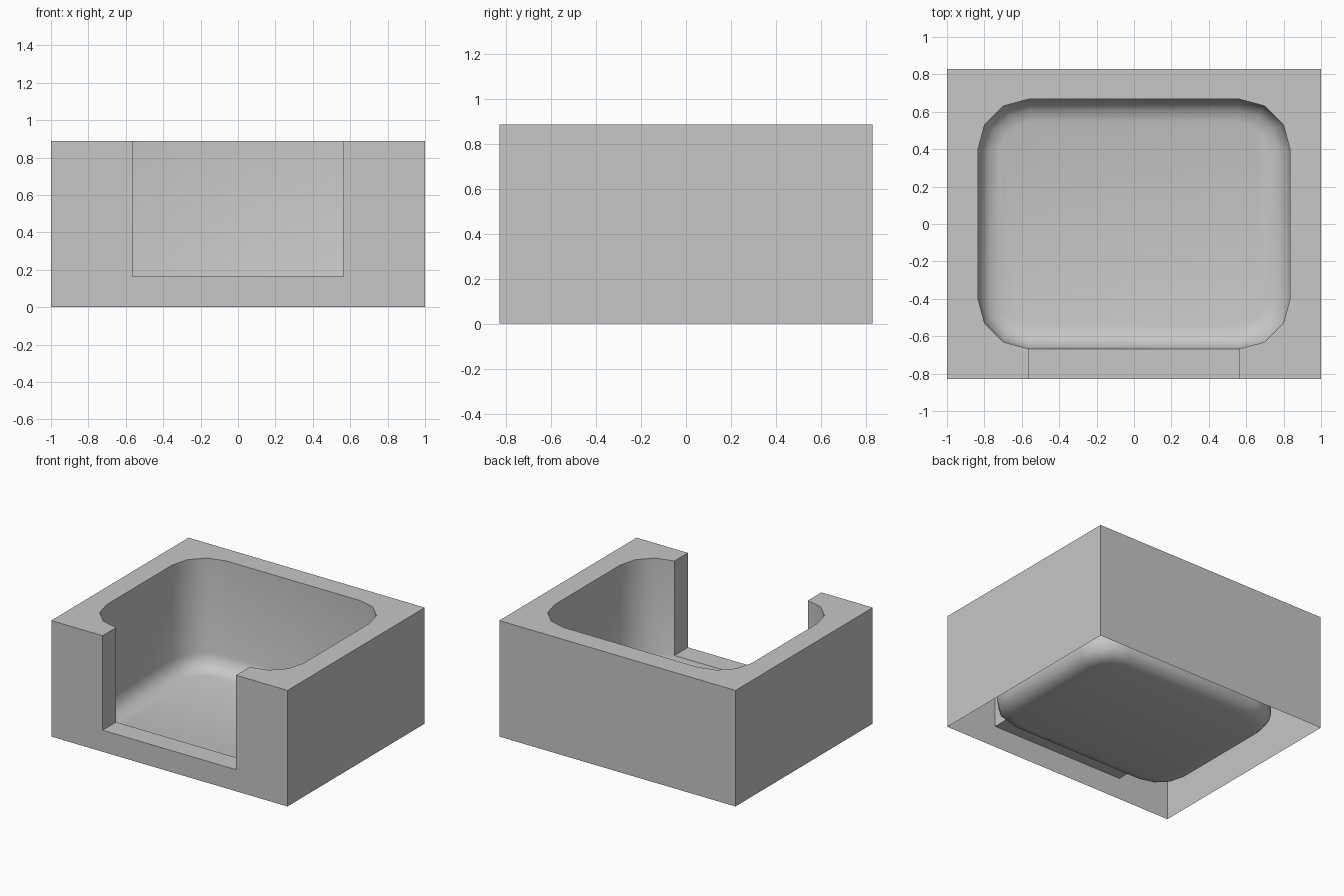
import bpy
import bmesh
import math
from mathutils import Vector

if "Cube" in bpy.data.objects:
    bpy.data.objects.remove(bpy.data.objects["Cube"])

W, D, H = 1.0, 0.83, 0.888        # outer half width, half depth, height
BX, BY, R = 0.835, 0.667, 0.27    # basin half sizes and corner radius
SILL, FLOOR = 0.165, 0.045        # sill height and basin floor height
G = BX - R                        # half width of the front opening

grey = bpy.data.materials.new("plain grey")
grey.use_nodes = True
colour = (0.57, 0.57, 0.57, 1)
grey.diffuse_color = colour
grey.node_tree.nodes["Principled BSDF"].inputs["Base Color"].default_value = colour

bm = bmesh.new()


def add_face(points, facing):
    """Add a face through the points, turned to the given direction."""
    face = bm.faces.new([bm.verts.new(p) for p in points])
    face.normal_update()
    if face.normal.dot(Vector(facing)) < 0:
        face.normal_flip()


def round_edges(edges, radius):
    bmesh.ops.bevel(bm, geom=edges, offset=radius, segments=3, profile=0.5,
                    affect='EDGES')


# Basin: a box with wide rounded corners and a tighter curve around the floor
bmesh.ops.create_cube(bm, size=2)
for v in bm.verts:
    v.co = (v.co.x * BX, v.co.y * BY, H if v.co.z > 0 else FLOOR)
round_edges([e for e in bm.edges if abs(e.verts[0].co.z - e.verts[1].co.z) > 0.1], R)
floor = min(bm.faces, key=lambda f: f.calc_center_median().z)
round_edges(floor.edges[:], SILL - FLOOR)
bm.normal_update()

# Open the top and the front, and turn the basin inside out
top = max(bm.faces, key=lambda f: f.calc_center_median().z)
front = min(bm.faces, key=lambda f: f.calc_center_median().y)
rim = sorted((v.co.copy() for v in top.verts),
             key=lambda p: math.atan2(p.x, -p.y) % math.tau)
bmesh.ops.delete(bm, geom=[top, front], context='FACES')
bmesh.ops.reverse_faces(bm, faces=bm.faces[:])

# Rim around the basin, broken by the front opening
outer = [(-G, -D, H), (-W, -D, H), (-W, D, H), (W, D, H), (W, -D, H), (G, -D, H)]
add_face(outer + rim, (0, 0, 1))

# Outer walls, open underneath
add_face([(-W, -D, 0), (W, -D, 0), (W, -D, H), (G, -D, H), (G, -D, SILL),
          (-G, -D, SILL), (-G, -D, H), (-W, -D, H)], (0, -1, 0))
add_face([(-W, D, 0), (W, D, 0), (W, D, H), (-W, D, H)], (0, 1, 0))
for s in (-1, 1):
    add_face([(s * W, -D, 0), (s * W, D, 0), (s * W, D, H), (s * W, -D, H)], (s, 0, 0))
    # Side of the opening
    add_face([(s * G, -D, SILL), (s * G, -BY, SILL), (s * G, -BY, H), (s * G, -D, H)],
             (-s, 0, 0))

# Sill of the opening
add_face([(-G, -D, SILL), (G, -D, SILL), (G, -BY, SILL), (-G, -BY, SILL)], (0, 0, 1))

bmesh.ops.remove_doubles(bm, verts=bm.verts[:], dist=0.002)
mesh = bpy.data.meshes.new("open_front_tub")
bm.to_mesh(mesh)
bm.free()
mesh.materials.append(grey)
tub = bpy.data.objects.new("open_front_tub", mesh)
bpy.context.collection.objects.link(tub)

# Smooth basin, crisp block edges
bpy.context.view_layer.objects.active = tub
tub.select_set(True)
bpy.ops.object.shade_smooth_by_angle(angle=math.radians(40))
